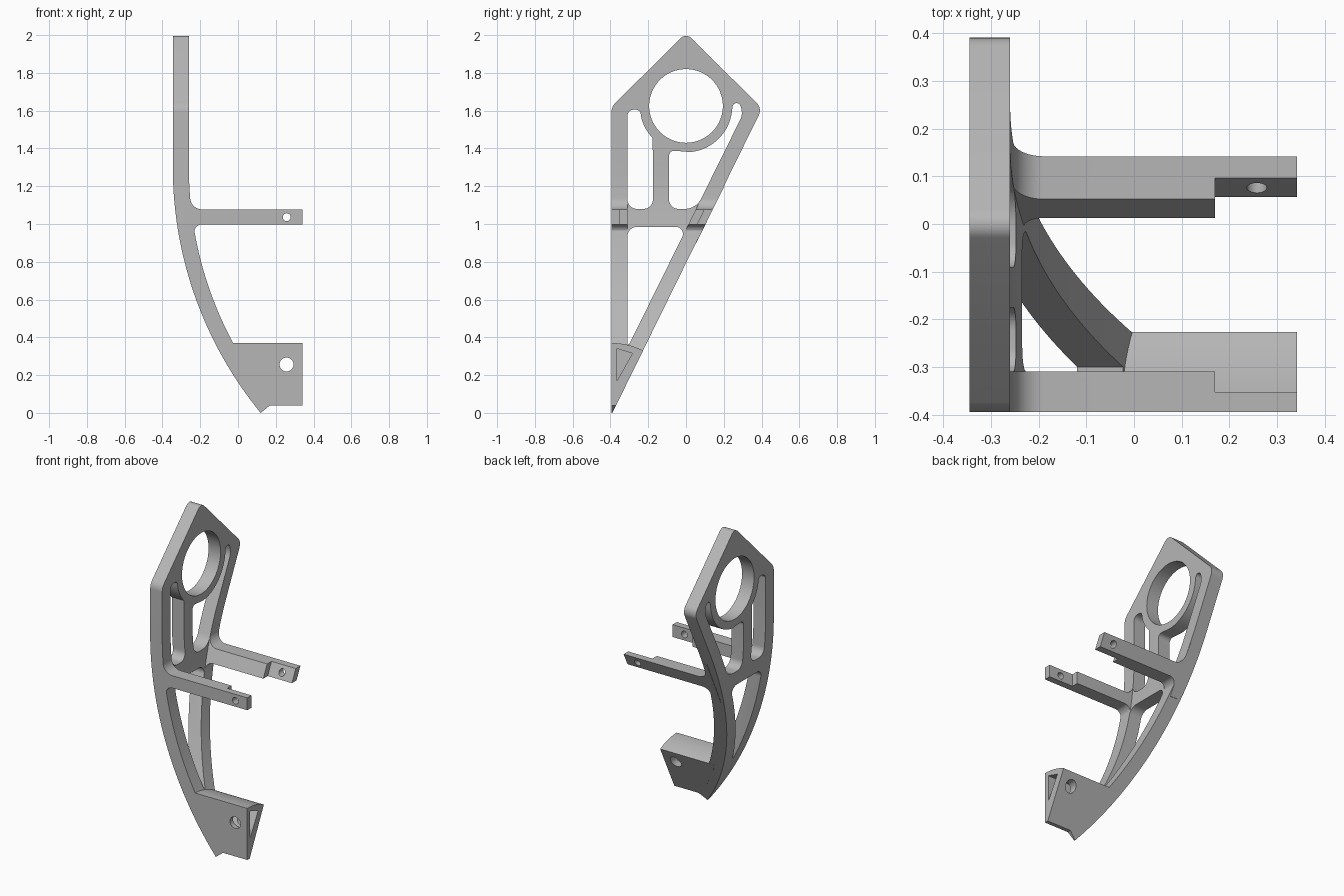
import bpy, bmesh
from math import sin, cos, sqrt, radians, pi
from mathutils import Vector

if "Cube" in bpy.data.objects:
    bpy.data.objects.remove(bpy.data.objects["Cube"])

grey = bpy.data.materials.new("grey metal")
grey.use_nodes = True
COLOUR = (0.47, 0.47, 0.47, 1)
grey.diffuse_color = COLOUR
grey.node_tree.nodes["Principled BSDF"].inputs["Base Color"].default_value = COLOUR

FRONT = -0.395          # front side of the bracket
SLOPE = 0.494           # lean of the rear edge, y per z
WIDTH = 0.09            # strut width


def rear(z):
    return SLOPE * z - 0.39


def arc(cx, cy, r, a0, a1, n=16):
    steps = [radians(a0 + (a1 - a0) * i / n) for i in range(n + 1)]
    return [(cx + r * cos(a), cy + r * sin(a)) for a in steps]


def rounded(pts, n=8):
    """Round every corner that has a third value, its tangent length."""
    out = []
    for i, p in enumerate(pts):
        c = Vector(p[:2])
        if len(p) == 2:
            out.append(c)
            continue
        u = Vector(pts[i - 1][:2]) - c
        v = Vector(pts[(i + 1) % len(pts)][:2]) - c
        d = min(p[2], 0.48 * u.length, 0.48 * v.length)
        a, b = c + u.normalized() * d, c + v.normalized() * d
        w = sin(u.angle(v) / 2)
        for k in range(n + 1):
            t = k / n
            k0, k1, k2 = (1 - t) ** 2, 2 * w * t * (1 - t), t * t
            out.append((a * k0 + c * k1 + b * k2) / (k0 + k1 + k2))
    return out


def prism(name, pts, axis, lo, hi, shear=0):
    """Extrude an outline along x (y,z points) or along y (x,z points)."""
    bm = bmesh.new()
    place = (lambda p: (lo, p[0], p[1])) if axis == "x" else (lambda p: (p[0], lo, p[1]))
    face = bm.faces.new([bm.verts.new(place(p)) for p in pts])
    new = bmesh.ops.extrude_face_region(bm, geom=[face])["geom"]
    step = Vector((hi - lo, 0, 0) if axis == "x" else (0, hi - lo, 0))
    bmesh.ops.translate(bm, vec=step, verts=[g for g in new if isinstance(g, bmesh.types.BMVert)])
    for v in bm.verts:
        v.co.y += shear * v.co.z
    bmesh.ops.recalc_face_normals(bm, faces=bm.faces)
    mesh = bpy.data.meshes.new(name)
    bm.to_mesh(mesh)
    bm.free()
    mesh.materials.append(grey)
    obj = bpy.data.objects.new(name, mesh)
    bpy.context.collection.objects.link(obj)
    return obj


def combine(obj, tool, operation="DIFFERENCE"):
    mod = obj.modifiers.new("cut", "BOOLEAN")
    mod.operation, mod.object, mod.solver = operation, tool, "EXACT"
    bpy.context.view_layer.objects.active = obj
    bpy.ops.object.modifier_apply(modifier=mod.name)
    bpy.data.objects.remove(tool)


def finish(obj):
    bpy.ops.object.select_all(action="DESELECT")
    obj.select_set(True)
    bpy.context.view_layer.objects.active = obj
    bpy.ops.object.shade_smooth_by_angle(angle=radians(25))


# Curved sheet: a straight upper part that bends into an arc
CX, CZ = 1.705, 1.3


def bend(r, z0, z1, n=40):
    zs = [z0 + (z1 - z0) * i / n for i in range(n + 1)]
    return [(CX - sqrt(r * r - (z - CZ) ** 2), z) for z in zs]


OUTER, MIDDLE, INNER = 2.05, 2.0, 1.965
sheet = ([(CX - OUTER, 2.1)] + bend(OUTER, CZ, 0) + [(0.17, 0.04)]
         + bend(INNER, 0.04, CZ) + [(CX - INNER, 2.1)])

# Main plate: kite outline cut from the curved sheet
outline = rounded([(FRONT, 0), (FRONT, 1.62, 0.03), (0, 2.012, 0.04),
                   (0.403, 1.612, 0.04), (rear(0), 0)])
plate = prism("curved_plate", outline, "x", -0.6, 0.5)
combine(plate, prism("sheet_tool", sheet, "y", -0.6, 0.6), "INTERSECT")

# Openings in the plate
RING = (0, 1.625)
inside = FRONT + 0.085
openings = [
    arc(*RING, 0.195, 0, 357, 95),
    rounded([(inside, 1.08, 0.05), (inside, 1.605, 0.035), (-0.243, 1.605, 0.03)]
            + arc(*RING, 0.245, 195, 224) + [(-0.175, 1.08, 0.05)]),
    rounded([(-0.09, 1.08, 0.05), (-0.09, 1.39, 0.03)] + arc(*RING, 0.245, 275, 355, 30)
            + [(0.25, 1.64, 0.02), (0.285, 1.64, 0.02), (rear(1.58) - WIDTH, 1.58, 0.03),
               (rear(1.08) - WIDTH, 1.08, 0.06)]),
    rounded([(inside, 0.365), (inside, 0.985, 0.05), (rear(0.985) - WIDTH, 0.985, 0.06),
             (rear(0.365) - WIDTH, 0.365)]),
]
for pts in openings:
    combine(plate, prism("opening_tool", pts, "x", -0.7, 0.7))
finish(plate)

# Arms: flared root, thinned tip and a pin hole
TIP = 0.342
arm_side = rounded([(-0.285, 0.9), (-0.229, 0.9), (-0.236, 0.998, 0.055), (TIP, 0.998),
                    (TIP, 1.077), (-0.248, 1.077, 0.06), (-0.26, 1.2), (-0.29, 1.2)])


def arm(name, y0, y1, cut0, cut1, shear):
    obj = prism(name, arm_side, "y", y0, y1, shear)
    step = [(0.17, 0.9), (0.5, 0.9), (0.5, 1.2), (0.17, 1.2)]
    combine(obj, prism("step_tool", step, "y", cut0, cut1, shear))
    hole = arc(0.258, 1.036, 0.021, 0, 345, 23)
    combine(obj, prism("pin_tool", hole, "y", y0 - 0.2, y1 + 0.2, shear))
    finish(obj)


arm("front_arm", FRONT, inside, FRONT + 0.042, 0, 0)
base = rear(0)
arm("rear_arm", base - WIDTH, base, base - 0.3, base - 0.046, SLOPE)

# Foot: wedge with a rounded top, a triangular pocket and a cross hole
foot_end = [(FRONT, 0.04), (rear(0.04), 0.04)] + arc(FRONT, 0, 0.37, 63, 90)
foot = prism("foot", foot_end, "x", -0.3, TIP)
foot_side = [(0.175, 0.03), (0.5, 0.03), (0.5, 0.5)] + bend(MIDDLE, 0.5, 0.05)
combine(foot, prism("foot_tool", foot_side, "y", -0.6, 0.2), "INTERSECT")
pocket = [(-0.365, 0.17), (-0.365, 0.34), (-0.284, 0.315)]
combine(foot, prism("pocket_tool", pocket, "x", 0.17, 0.5))
combine(foot, prism("bolt_tool", arc(0.257, 0.256, 0.037, 0, 350, 35), "y", -0.6, 0.2))
finish(foot)
